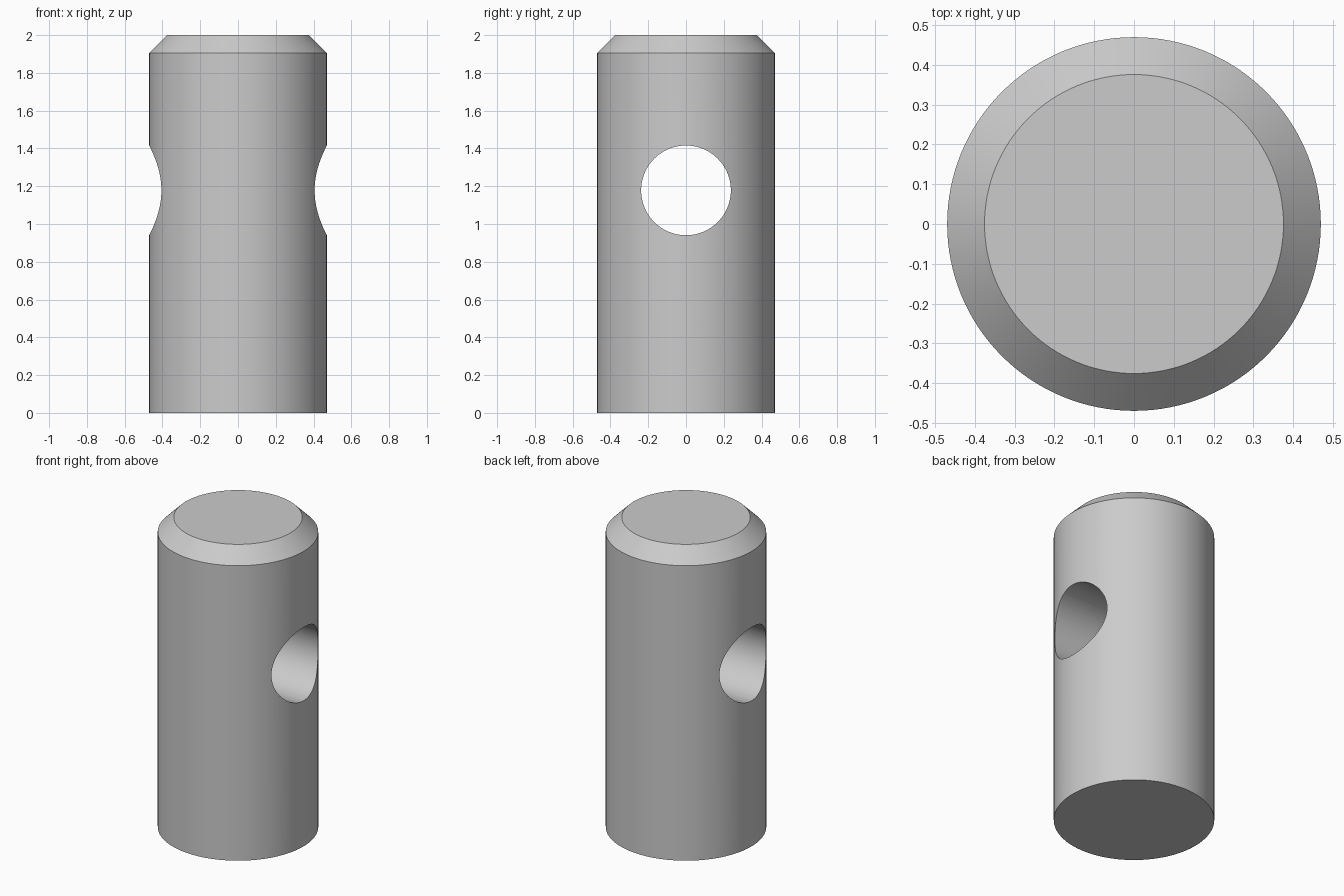
import bpy
import math

default = bpy.data.objects.get("Cube")
if default:
    bpy.data.objects.remove(default, do_unlink=True)

RADIUS = 0.47
HEIGHT = 2.0
CHAMFER = 0.094
HOLE_RADIUS = 0.2375
HOLE_HEIGHT = 1.178

steel = bpy.data.materials.new("plain grey")
steel.use_nodes = True
grey = (0.6, 0.6, 0.6, 1.0)
steel.diffuse_color = grey
steel.node_tree.nodes["Principled BSDF"].inputs["Base Color"].default_value = grey


def lathe(name, profile, segments):
    """Closed solid turned around z from (radius, height) rings."""
    verts = [(r * math.cos(a), r * math.sin(a), z)
             for r, z in profile
             for a in (2 * math.pi * i / segments for i in range(segments))]
    faces = [tuple(reversed(range(segments)))]
    for ring in range(len(profile) - 1):
        low, high = ring * segments, (ring + 1) * segments
        for i in range(segments):
            j = (i + 1) % segments
            faces.append((low + i, low + j, high + j, high + i))
    faces.append(tuple(range(len(verts) - segments, len(verts))))
    mesh = bpy.data.meshes.new(name)
    mesh.from_pydata(verts, [], faces)
    mesh.materials.append(steel)
    obj = bpy.data.objects.new(name, mesh)
    bpy.context.scene.collection.objects.link(obj)
    return obj


# Round pin with a chamfered top edge
pin = lathe("pin_body", [(RADIUS, 0), (RADIUS, HEIGHT - CHAMFER),
                         (RADIUS - CHAMFER, HEIGHT)], 128)

# Cross hole drilled from side to side
drill = lathe("hole_cutter", [(HOLE_RADIUS, -1), (HOLE_RADIUS, 1)], 96)
drill.rotation_euler = (0, math.pi / 2, 0)
drill.location = (0, 0, HOLE_HEIGHT)
drill.hide_render = True

cut = pin.modifiers.new("cross_hole", 'BOOLEAN')
cut.operation = 'DIFFERENCE'
cut.solver = 'EXACT'
cut.object = drill

# Apply the cut, drop the cutter, and smooth the curved walls
bpy.ops.object.select_all(action='DESELECT')
pin.select_set(True)
bpy.context.view_layer.objects.active = pin
bpy.ops.object.modifier_apply(modifier=cut.name)
bpy.data.objects.remove(drill, do_unlink=True)
bpy.ops.object.shade_smooth_by_angle(angle=math.radians(30))
